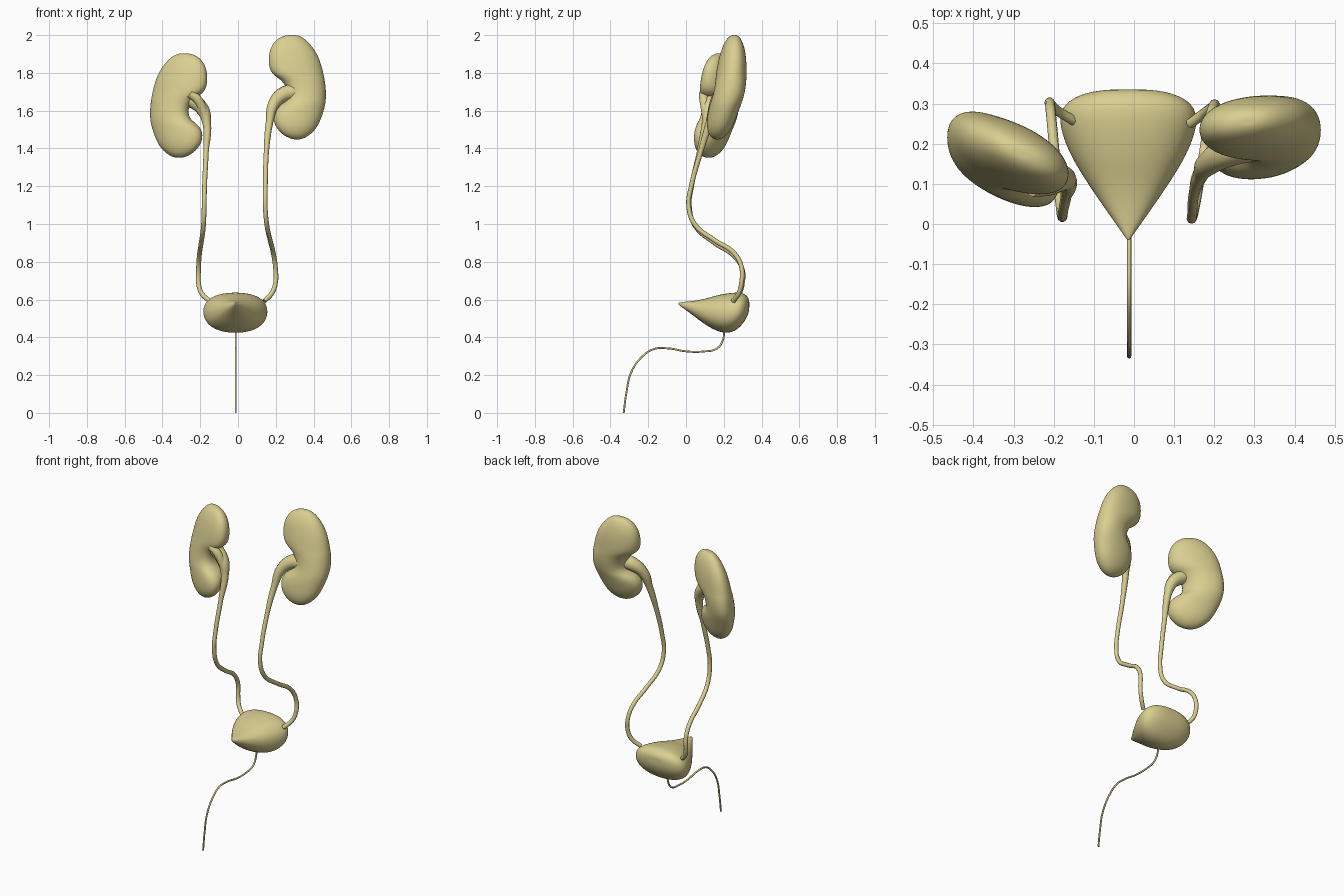
import bpy
import bmesh
from math import cos, sin, tau, copysign

default = bpy.data.objects.get("Cube")
if default:
    bpy.data.objects.remove(default, do_unlink=True)

tan = bpy.data.materials.new("pale_tan")
tan.use_nodes = True
color = (0.70, 0.62, 0.28, 1)
tan.diffuse_color = color
tan.node_tree.nodes["Principled BSDF"].inputs["Base Color"].default_value = color


def add_object(name, mesh):
    obj = bpy.data.objects.new(name, mesh)
    bpy.context.collection.objects.link(obj)
    mesh.materials.clear()
    mesh.materials.append(tan)
    mesh.shade_smooth()
    return obj


def loft(name, rings):
    """Skin a list of closed rings, cap both ends and smooth the result."""
    bm = bmesh.new()
    loops = [[bm.verts.new(p) for p in ring] for ring in rings]
    count = len(loops[0])
    for low, high in zip(loops, loops[1:]):
        for i in range(count):
            j = (i + 1) % count
            bm.faces.new((low[i], low[j], high[j], high[i]))
    for loop in (loops[0], loops[-1]):
        center = bm.verts.new(sum((v.co for v in loop), loop[0].co * 0) / count)
        for i in range(count):
            bm.faces.new((loop[i], loop[(i + 1) % count], center))
    bmesh.ops.recalc_face_normals(bm, faces=bm.faces)
    mesh = bpy.data.meshes.new(name)
    bm.to_mesh(mesh)
    bm.free()
    obj = add_object(name, mesh)
    mod = obj.modifiers.new("smooth", "SUBSURF")
    mod.levels = mod.render_levels = 2


def oval(power, count=20):
    """Unit rounded outline; a power under one makes it boxier."""
    for i in range(count):
        c, s = cos(tau * i / count), sin(tau * i / count)
        yield copysign(abs(c) ** power, c), copysign(abs(s) ** power, s)


def tube(name, points, thickness):
    """Round tube through points of (x, y, z, relative radius)."""
    curve = bpy.data.curves.new(name, "CURVE")
    curve.dimensions = "3D"
    curve.bevel_depth = thickness
    curve.bevel_resolution = 3
    curve.resolution_u = 8
    curve.use_fill_caps = True
    spline = curve.splines.new("BEZIER")
    spline.bezier_points.add(len(points) - 1)
    for knot, (x, y, z, radius) in zip(spline.bezier_points, points):
        knot.co = (x, y, z)
        knot.radius = radius
        knot.handle_left_type = knot.handle_right_type = "AUTO"
    temp = bpy.data.objects.new(name + "_path", curve)
    bpy.context.collection.objects.link(temp)
    bpy.context.view_layer.update()
    graph = bpy.context.evaluated_depsgraph_get()
    mesh = bpy.data.meshes.new_from_object(temp.evaluated_get(graph))
    bpy.data.objects.remove(temp, do_unlink=True)
    add_object(name, mesh)


# Kidneys: height, inner edge, outer edge, depth centre, half thickness
kidney_levels = [
    (2.00, .255, .315, .258, .015),
    (1.985, .21, .35, .256, .036),
    (1.94, .172, .395, .253, .058),
    (1.88, .160, .43, .248, .072),
    (1.82, .165, .447, .242, .079),
    (1.785, .19, .455, .238, .081),
    (1.76, .235, .46, .235, .082),
    (1.70, .268, .467, .226, .083),
    (1.65, .255, .465, .212, .083),
    (1.62, .205, .46, .203, .083),
    (1.57, .182, .445, .19, .078),
    (1.51, .198, .42, .177, .068),
    (1.465, .245, .375, .168, .044),
    (1.448, .29, .335, .165, .015),
]


def kidney(name, side, drop, depth_scale, slope, fullness):
    rings = []
    for z, inner, outer, depth, half in kidney_levels:
        middle, reach = (inner + outer) / 2, (outer - inner) / 2
        ring = []
        for c, s in oval(.92):
            x = middle + reach * c * 1.01
            y = depth * depth_scale + slope * (x - .31) + half * s * fullness
            ring.append((side * x, y, z - drop))
        rings.append(ring)
    loft(name, rings)


kidney("left_kidney", 1, 0, 1, .08, 1)
kidney("right_kidney", -1, .097, .72, .36, 1.08)

# Bladder: depth, half width, underside, top
bladder_levels = [
    (-.04, .003, .575, .583),
    (-.02, .017, .557, .588),
    (.03, .053, .522, .591),
    (.10, .102, .466, .604),
    (.16, .140, .433, .623),
    (.21, .163, .419, .633),
    (.26, .176, .430, .639),
    (.30, .163, .468, .637),
    (.325, .118, .508, .619),
    (.335, .06, .545, .598),
]
loft("bladder", [
    [(-.014 + half * c, y, (low + high) / 2 + (high - low) / 2 * s) for c, s in oval(.88)]
    for y, half, low, high in bladder_levels])

# Ureters, widening into the funnel inside each kidney notch
tube("left_ureter", [
    (.31, .205, 1.70, 3.8), (.24, .185, 1.685, 3.3), (.19, .155, 1.635, 2.5),
    (.167, .125, 1.54, 1.6), (.150, .077, 1.38, 1.1), (.145, .028, 1.20, 1),
    (.144, .014, 1.10, 1), (.152, .045, 1.00, 1), (.170, .15, .915, 1),
    (.187, .255, .845, 1), (.198, .294, .77, 1), (.199, .294, .69, 1),
    (.180, .28, .635, 1), (.140, .25, .592, 1)], .0125)
tube("right_ureter", [
    (-.28, .14, 1.67, 3.4), (-.235, .13, 1.65, 3.2), (-.187, .118, 1.605, 2.8),
    (-.165, .105, 1.53, 1.8), (-.169, .07, 1.38, 1.1), (-.177, .03, 1.20, 1),
    (-.179, .018, 1.10, 1), (-.183, .048, .99, 1), (-.195, .15, .90, 1),
    (-.205, .255, .83, 1), (-.209, .298, .76, 1), (-.208, .298, .68, 1),
    (-.192, .283, .632, 1), (-.150, .257, .592, 1)], .0125)
tube("right_funnel_branch", [
    (-.255, .09, 1.69, 1.8), (-.215, .095, 1.66, 2), (-.175, .105, 1.58, 1.8)], .0125)

# Urethra: depth and height along the midline
urethra_path = [
    (.20, .45), (.198, .395), (.165, .342), (.09, .325), (0, .326),
    (-.09, .341), (-.17, .338), (-.235, .295), (-.292, .21), (-.315, .11), (-.33, 0)]
tube("urethra", [(-.012, y, z, 1) for y, z in urethra_path], .0052)
